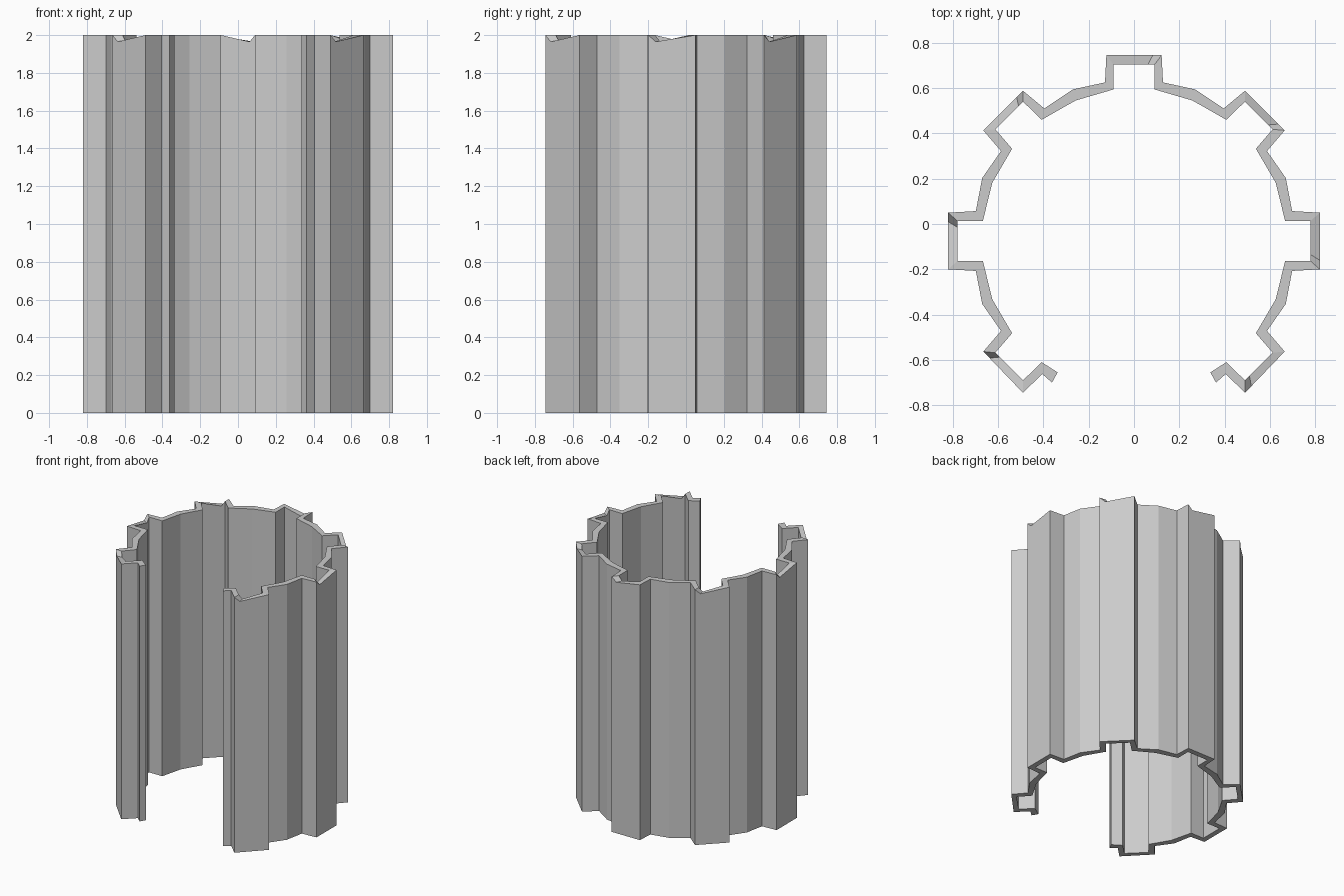
import bpy, bmesh

if "Cube" in bpy.data.objects:
    bpy.data.objects.remove(bpy.data.objects["Cube"])

H, DIP = 2.0, 0.035

# Right half of the wall section, clockwise from the back: (outer x, y, inner x, y)
half = [
    (0.122, 0.745, 0.09, 0.703), (0.128, 0.625, 0.09, 0.594),
    (0.27, 0.594, 0.258, 0.545), (0.396, 0.51, 0.407, 0.46),
    (0.49, 0.588, 0.49, 0.54), (0.665, 0.413, 0.612, 0.418),
    (0.587, 0.322, 0.538, 0.332), (0.67, 0.203, 0.625, 0.183),
    (0.698, 0.057, 0.667, 0.014), (0.82, 0.05, 0.78, 0.014),
    (0.82, -0.2, 0.78, -0.164), (0.698, -0.207, 0.667, -0.164),
    (0.67, -0.353, 0.625, -0.333), (0.587, -0.472, 0.538, -0.482),
    (0.665, -0.563, 0.612, -0.568), (0.49, -0.745, 0.49, -0.69),
    (0.405, -0.662, 0.407, -0.61), (0.362, -0.7, 0.337, -0.655),
]
left = [(-a, b, -c, d) for a, b, c, d in reversed(half)]
section = left + half
n = len(half)

# Segments that form the outward face of each rib (clockwise start index)
ribs = {n - 1} | {n + i for i in (4, 9, 14)} | {n - 2 - i for i in (4, 9, 14)}

# Add a small dip in the rim near the clockwise end of each rib
stations = []
for i, p in enumerate(section):
    stations.append((p, H))
    if i in ribs:
        q = section[i + 1]
        stations.append((tuple(u + (v - u) * 0.84 for u, v in zip(p, q)), H - DIP))

# Ribbed open shell
bm = bmesh.new()
rings = []
for (ox, oy, ix, iy), top in stations:
    rings.append([bm.verts.new(c) for c in
                  ((ox, oy, 0), (ox, oy, top), (ix, iy, top), (ix, iy, 0))])
for a, b in zip(rings, rings[1:]):
    for k in range(4):
        m = (k + 1) % 4
        bm.faces.new((a[k], a[m], b[m], b[k]))
bm.faces.new(rings[0])
bm.faces.new(rings[-1][::-1])
bmesh.ops.recalc_face_normals(bm, faces=bm.faces)

mesh = bpy.data.meshes.new("ribbed_shell")
bm.to_mesh(mesh)
bm.free()
obj = bpy.data.objects.new("ribbed_shell", mesh)
bpy.context.collection.objects.link(obj)
